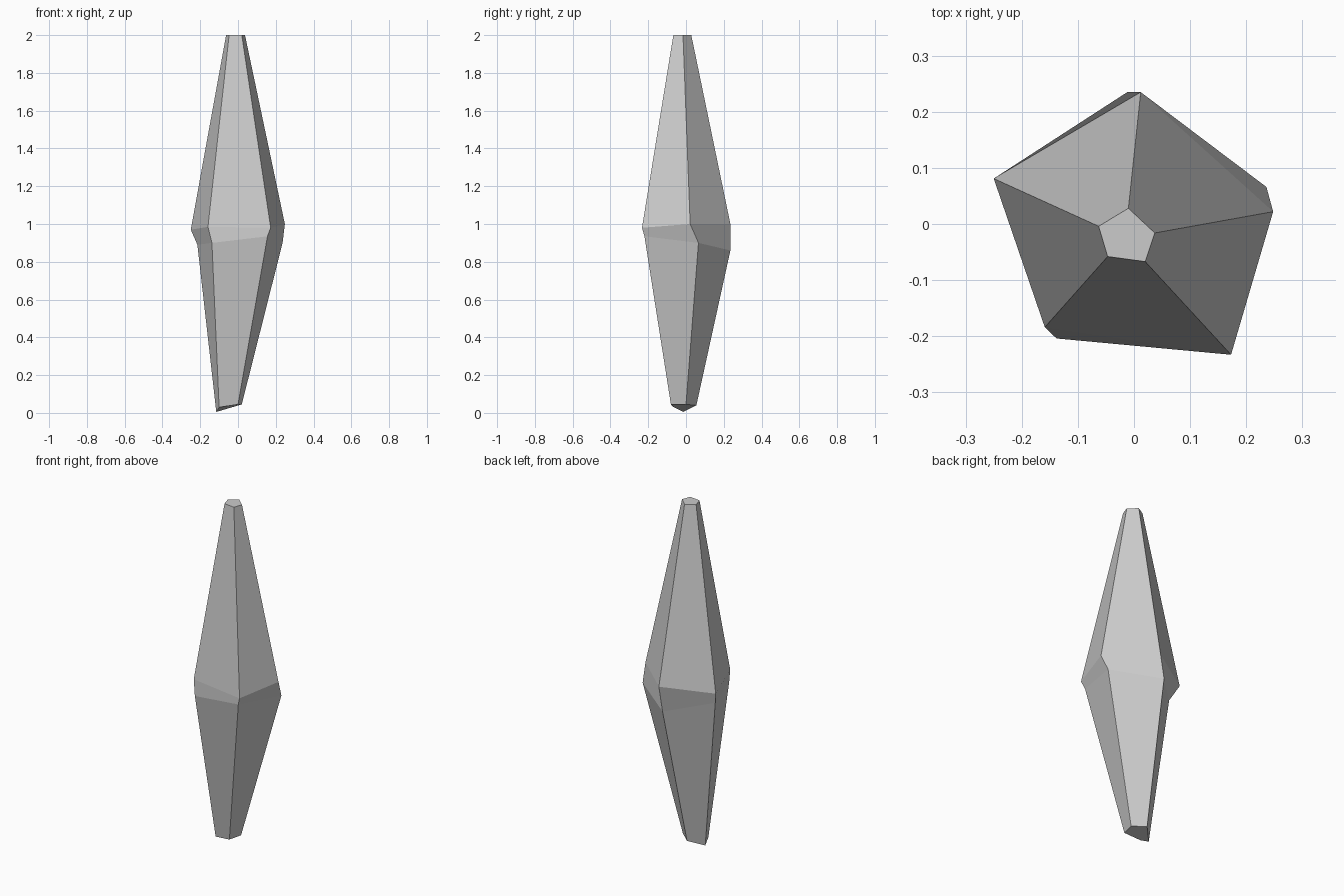
import bpy
import bmesh

# Five-sided cross-sections, bottom to top; corners run back, left, front-left, front-right, right
rings = [
    # slanted broken base
    [(-0.045, 0.055, 0.04), (-0.115, -0.015, 0.005), (-0.10, -0.065, 0.03), (0.0, -0.08, 0.045), (0.02, 0.0, 0.045)],
    # lower edge of the belt
    [(-0.012, 0.235, 0.86), (-0.215, 0.035, 0.89), (-0.138, -0.204, 0.90), (0.156, -0.22, 0.935), (0.236, 0.066, 0.90)],
    # upper edge of the belt
    [(0.012, 0.235, 1.0), (-0.25, 0.081, 0.97), (-0.159, -0.184, 0.985), (0.173, -0.233, 0.98), (0.248, 0.022, 1.0)],
    # flat tip
    [(-0.01, 0.028, 2.0), (-0.063, -0.004, 2.0), (-0.047, -0.058, 2.0), (0.02, -0.067, 2.0), (0.037, -0.016, 2.0)],
]

bm = bmesh.new()
loops = [[bm.verts.new(p) for p in ring] for ring in rings]

# Facets between neighbouring rings
for low, high in zip(loops, loops[1:]):
    for i in range(5):
        j = (i + 1) % 5
        bm.faces.new((low[i], low[j], high[j], high[i]))

# End caps
bm.faces.new(loops[0])
bm.faces.new(loops[-1])
bmesh.ops.recalc_face_normals(bm, faces=bm.faces)

mesh = bpy.data.meshes.new("crystal_shard")
bm.to_mesh(mesh)
bm.free()
bpy.context.collection.objects.link(bpy.data.objects.new("crystal_shard", mesh))
